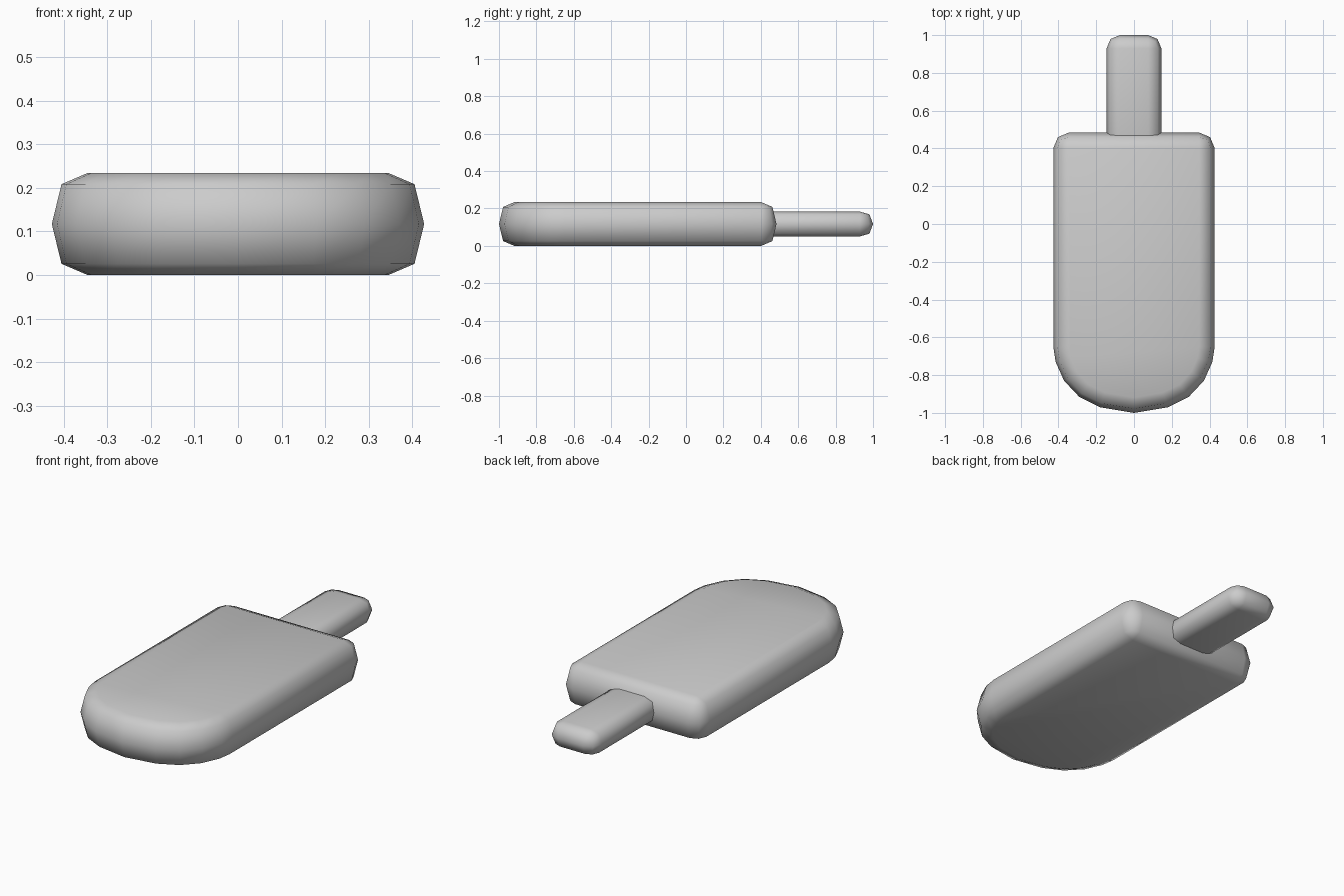
import bpy, bmesh
from math import sin, cos, radians

cube = bpy.data.objects.get("Cube")
if cube:
    bpy.data.objects.remove(cube, do_unlink=True)

grey = bpy.data.materials.new("plain grey")
grey.use_nodes = True
colour = (0.6, 0.6, 0.6, 1)
grey.diffuse_color = colour
grey.node_tree.nodes["Principled BSDF"].inputs["Base Color"].default_value = colour

MID = 0.117


def rounded_slab(name, half, levels):
    """Loft rings of an outline; half holds right-side (x, y, outward angle)."""
    mirrored = [(-x, y, 180 - a) for x, y, a in reversed(half) if x > 0]
    outline = half + mirrored
    bm = bmesh.new()
    rings = []
    for z, inset in levels:
        rings.append([bm.verts.new((x - inset * cos(radians(a)),
                                    y - inset * sin(radians(a)), z))
                      for x, y, a in outline])
    n = len(outline)
    for low, high in zip(rings, rings[1:]):
        for i in range(n):
            j = (i + 1) % n
            bm.faces.new((low[i], low[j], high[j], high[i]))
    bm.faces.new(rings[0][::-1])
    bm.faces.new(rings[-1])
    bmesh.ops.remove_doubles(bm, verts=bm.verts, dist=0.003)
    bmesh.ops.recalc_face_normals(bm, faces=bm.faces)
    for f in bm.faces:
        f.smooth = True
    mesh = bpy.data.meshes.new(name)
    bm.to_mesh(mesh)
    bm.free()
    mesh.materials.append(grey)
    obj = bpy.data.objects.new(name, mesh)
    bpy.context.collection.objects.link(obj)


def corner(x, y, r):
    """Three points round a back corner with centre (x, y)."""
    return [(x + r * cos(radians(a)), y + r * sin(radians(a)), a) for a in (0, 45, 90)]


def profile(height, r):
    """Rounded edge from the bottom face to the top face."""
    h = height / 2
    return [(MID - h, r), (MID - 0.78 * h, 0.27 * r), (MID, 0),
            (MID + 0.78 * h, 0.27 * r), (MID + h, r)]


# Ice bar: rounded nose at the front, square end at the back
nose = [(0, -1, -90), (0.18, -0.97, -70), (0.29, -0.915, -53),
        (0.37, -0.83, -36), (0.415, -0.73, -16), (0.427, -0.65, 0)]
rounded_slab("ice_bar", nose + corner(0.345, 0.402, 0.082), profile(0.234, 0.082))

# Flat stick, starting inside the bar
stick = [(0.075, 0.3, -90), (0.125, 0.32, -45), (0.145, 0.37, 0)]
rounded_slab("stick", stick + corner(0.075, 0.93, 0.07), profile(0.132, 0.07))
